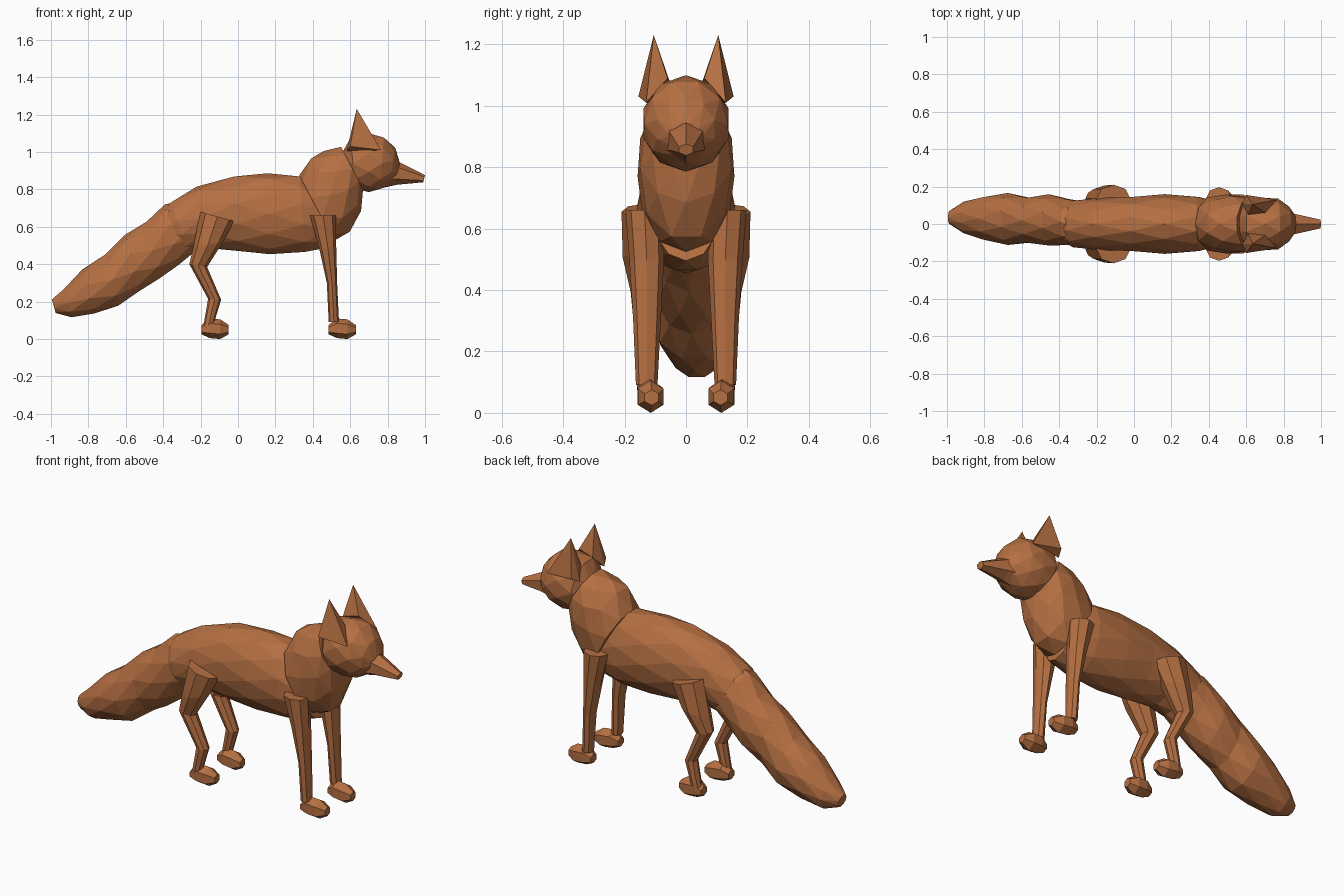
import bpy, bmesh
from math import sin, cos, pi
from mathutils import Vector

fur = bpy.data.materials.new("fur")
fur.diffuse_color = (0.46, 0.16, 0.055, 1)


def finish(name, bm, mirrored=False):
    bmesh.ops.recalc_face_normals(bm, faces=bm.faces)
    me = bpy.data.meshes.new(name)
    bm.to_mesh(me)
    bm.free()
    me.materials.append(fur)
    ob = bpy.data.objects.new(name, me)
    bpy.context.collection.objects.link(ob)
    if mirrored:
        ob.modifiers.new("mirror", 'MIRROR').use_axis = (False, True, False)
    return ob


def loft(name, sections, sides=10, y=0.0, stagger=False, mirrored=False):
    """Section: top x, top z, bottom x, bottom z, half width, optional y centre."""
    bm = bmesh.new()
    rings = []
    for k, s in enumerate(sections):
        top, bot = Vector((s[0], 0, s[1])), Vector((s[2], 0, s[3]))
        yc = s[5] if len(s) > 5 else y
        mid, half = (top + bot) / 2, (top - bot) / 2
        off = 0.5 * (k % 2) if stagger else 0
        grow = 1.03 if stagger else 1.0
        ring = []
        for i in range(sides):
            a = 2 * pi * (i + off) / sides
            p = mid + half * cos(a) * grow
            p.y = yc + s[4] * sin(a) * grow
            ring.append(bm.verts.new(p))
        rings.append(ring)
    for k in range(len(rings) - 1):
        a, b = rings[k], rings[k + 1]
        for i in range(sides):
            j = (i + 1) % sides
            if not stagger:
                bm.faces.new((a[i], a[j], b[j], b[i]))
            elif k % 2 == 0:
                bm.faces.new((a[i], a[j], b[i]))
                bm.faces.new((a[j], b[j], b[i]))
            else:
                bm.faces.new((a[i], b[j], b[i]))
                bm.faces.new((a[i], a[j], b[j]))
    bm.faces.new(rings[0])
    bm.faces.new(rings[-1])
    return finish(name, bm, mirrored)


def hull(name, pts, mirrored=False):
    bm = bmesh.new()
    for p in pts:
        bm.verts.new(p)
    bmesh.ops.convex_hull(bm, input=bm.verts)
    return finish(name, bm, mirrored)


# Torso
loft("body", [
    (-0.42, 0.66, -0.34, 0.47, 0.09), (-0.36, 0.73, -0.27, 0.46, 0.125),
    (-0.22, 0.81, -0.15, 0.49, 0.135), (-0.02, 0.87, 0.0, 0.47, 0.145),
    (0.16, 0.88, 0.17, 0.46, 0.155), (0.33, 0.87, 0.36, 0.465, 0.145),
    (0.42, 0.82, 0.51, 0.50, 0.11)], 12, stagger=True)

# Bushy tail, swaying slightly to one side
loft("tail", [
    (-0.995, 0.21, -0.975, 0.14, 0.035, 0.035), (-0.93, 0.27, -0.89, 0.115, 0.082, 0.035),
    (-0.83, 0.37, -0.77, 0.14, 0.115, 0.03), (-0.71, 0.455, -0.64, 0.175, 0.135, 0.027),
    (-0.60, 0.555, -0.53, 0.26, 0.122, 0.02), (-0.49, 0.63, -0.42, 0.32, 0.133, 0.022),
    (-0.39, 0.715, -0.32, 0.40, 0.125, 0.01), (-0.26, 0.75, -0.20, 0.49, 0.11, 0)],
    10, stagger=True)

# Neck and chest
loft("neck", [
    (0.33, 0.87, 0.51, 0.53, 0.145), (0.39, 0.97, 0.60, 0.57, 0.153),
    (0.46, 1.0, 0.655, 0.69, 0.152), (0.55, 1.03, 0.67, 0.80, 0.13)], 10, stagger=True)

# Head and snout
loft("head", [
    (0.555, 0.99, 0.575, 0.87, 0.075), (0.60, 1.075, 0.63, 0.80, 0.132),
    (0.70, 1.095, 0.70, 0.79, 0.142), (0.78, 1.08, 0.76, 0.80, 0.132),
    (0.84, 1.02, 0.81, 0.825, 0.095), (0.865, 0.945, 0.85, 0.85, 0.05)], 10, stagger=True)
loft("snout", [
    (0.80, 0.99, 0.76, 0.805, 0.085), (0.865, 0.945, 0.85, 0.825, 0.062),
    (1.0, 0.876, 0.99, 0.838, 0.027)], 6)

# Ears
hull("ears", [
    (0.635, 0.105, 1.23), (0.58, 0.11, 1.005), (0.60, 0.155, 1.03),
    (0.765, 0.13, 1.01), (0.70, 0.06, 1.09), (0.61, 0.05, 1.07)], True)

# Front legs
loft("front_legs", [
    (0.525, 0.66, 0.385, 0.66, 0.062, 0.135), (0.525, 0.50, 0.435, 0.48, 0.056, 0.128),
    (0.53, 0.30, 0.475, 0.30, 0.045, 0.127), (0.54, 0.09, 0.485, 0.09, 0.035, 0.128)],
    8, mirrored=True)

# Hind legs
loft("hind_legs", [
    (-0.02, 0.63, -0.20, 0.68, 0.075, 0.135), (-0.08, 0.52, -0.24, 0.49, 0.068, 0.138),
    (-0.165, 0.385, -0.26, 0.40, 0.045, 0.135), (-0.09, 0.21, -0.16, 0.215, 0.033, 0.13),
    (-0.13, 0.08, -0.185, 0.07, 0.030, 0.13)], 8, mirrored=True)

# Paws
for name, x in (("front_paws", 0.0), ("hind_paws", -0.68)):
    loft(name, [
        (0.485 + x, 0.075, 0.485 + x, 0.025, 0.03, 0.12),
        (0.525 + x, 0.11, 0.53 + x, 0.005, 0.047, 0.118),
        (0.585 + x, 0.105, 0.585 + x, 0.0, 0.048, 0.115),
        (0.63 + x, 0.075, 0.63 + x, 0.025, 0.026, 0.112)], 6, mirrored=True)
